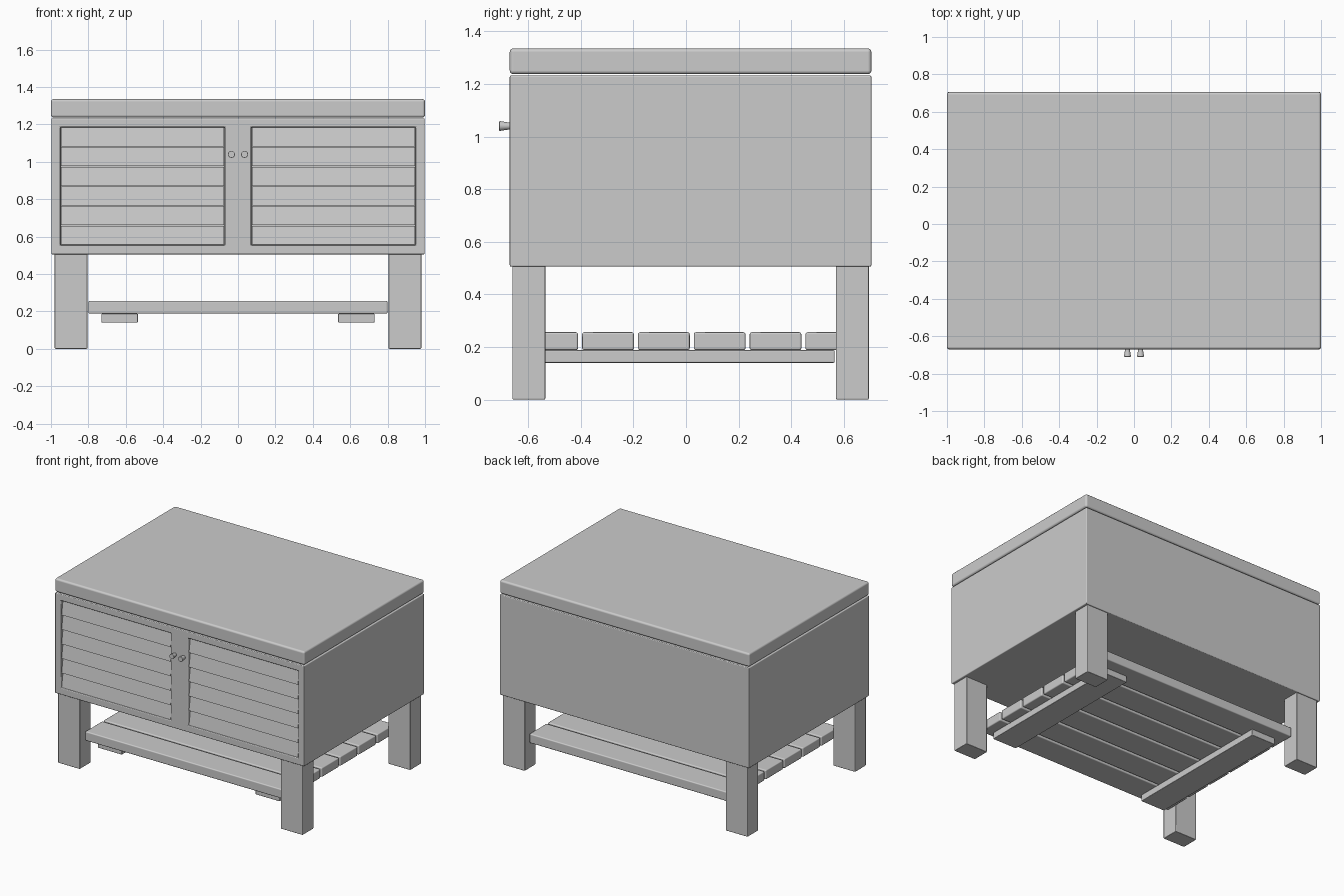
import bpy, bmesh, math
from mathutils import Matrix

old = bpy.data.objects.get("Cube")
if old:
    bpy.data.objects.remove(old, do_unlink=True)

GREY = (0.6, 0.6, 0.6, 1)
paint = bpy.data.materials.new("plain_grey")
paint.use_nodes = True
paint.diffuse_color = GREY
paint.node_tree.nodes["Principled BSDF"].inputs["Base Color"].default_value = GREY


def finish(name, bm, bevel=0, segments=2):
    """Turn a bmesh into a painted object with softened edges."""
    bmesh.ops.recalc_face_normals(bm, faces=bm.faces)
    mesh = bpy.data.meshes.new(name)
    bm.to_mesh(mesh)
    bm.free()
    mesh.materials.append(paint)
    obj = bpy.data.objects.new(name, mesh)
    bpy.context.collection.objects.link(obj)
    if bevel:
        mod = obj.modifiers.new("soft_edges", 'BEVEL')
        mod.width, mod.segments = bevel, segments
        mod.limit_method = 'ANGLE'
        mod.harden_normals = True
    bpy.ops.object.select_all(action='DESELECT')
    obj.select_set(True)
    bpy.context.view_layer.objects.active = obj
    bpy.ops.object.shade_smooth_by_angle(angle=math.radians(35))
    return obj


def box(name, x, y, z, bevel=0, segments=2):
    """Box given by its (low, high) range on each axis."""
    bm = bmesh.new()
    bmesh.ops.create_cube(bm, size=1)
    for v in bm.verts:
        v.co = [r[0] if c < 0 else r[1] for r, c in zip((x, y, z), v.co)]
    return finish(name, bm, bevel, segments)


def mirrored(lo, hi, side):
    return tuple(sorted((lo * side, hi * side)))


FRONT, BACK = -0.67, 0.705
SIDES = (("left", 1), ("right", -1))
DOOR_X, DOOR_Z = (0.07, 0.95), (0.555, 1.185)

# Cabinet body with two recessed door openings
body = box("cabinet_body", (-0.998, 0.998), (FRONT, BACK), (0.505, 1.232))
for side_name, s in SIDES:
    cutter = box(side_name + "_door_cutter", mirrored(*DOOR_X, s),
                 (FRONT - 0.1, FRONT + 0.03), DOOR_Z)
    cutter.hide_render = True
    mod = body.modifiers.new("door_recess", 'BOOLEAN')
    mod.operation, mod.solver, mod.object = 'DIFFERENCE', 'EXACT', cutter
    bpy.context.view_layer.objects.active = body
    bpy.ops.object.modifier_apply(modifier=mod.name)
    bpy.data.objects.remove(cutter, do_unlink=True)
edge = body.modifiers.new("soft_edges", 'BEVEL')
edge.width, edge.segments, edge.harden_normals = 0.006, 2, True

# Lid
box("lid", (-1, 1), (FRONT, BACK), (1.237, 1.335), 0.014, 3)

# Sloping door slats, each lapping out over the one below
COUNT = 6
pitch = (DOOR_Z[1] - DOOR_Z[0]) / COUNT
for side_name, s in SIDES:
    x0, x1 = mirrored(DOOR_X[0] + 0.004, DOOR_X[1] - 0.004, s)
    for i in range(COUNT):
        z0 = DOOR_Z[0] + i * pitch + 0.002
        z1 = z0 + pitch - 0.004
        profile = [(FRONT + 0.004, z0), (FRONT + 0.02, z1),
                   (FRONT + 0.035, z1), (FRONT + 0.035, z0)]
        bm = bmesh.new()
        face = bm.faces.new([bm.verts.new((x0, y, z)) for y, z in profile])
        grown = bmesh.ops.extrude_face_region(bm, geom=[face])["geom"]
        bmesh.ops.translate(bm, vec=(x1 - x0, 0, 0),
                            verts=[g for g in grown if isinstance(g, bmesh.types.BMVert)])
        finish(f"{side_name}_door_slat_{i + 1}", bm)

# Flared door knobs
for side_name, s in SIDES:
    bm = bmesh.new()
    bmesh.ops.create_cone(bm, cap_ends=True, segments=24, radius1=0.012,
                          radius2=0.019, depth=0.045,
                          matrix=Matrix.Translation((0.035 * s, FRONT - 0.0175, 1.04))
                          @ Matrix.Rotation(math.pi / 2, 4, 'X'))
    finish(side_name + "_knob", bm, 0.003)

# Legs and the rails under the shelf
for side_name, s in SIDES:
    for end, y in (("front", (-0.66, -0.535)), ("back", (0.57, 0.695))):
        box(f"{end}_{side_name}_leg", mirrored(0.805, 0.98, s), y, (0, 0.51), 0.005)
    box(side_name + "_shelf_rail", mirrored(0.535, 0.73, s),
        (-0.565, 0.565), (0.14, 0.188), 0.005)

# Slatted shelf
for i in range(6):
    y = -0.607 + i * 0.2122
    box(f"shelf_slat_{i + 1}", (-0.8, 0.8), (y, y + 0.197), (0.188, 0.256), 0.008)
